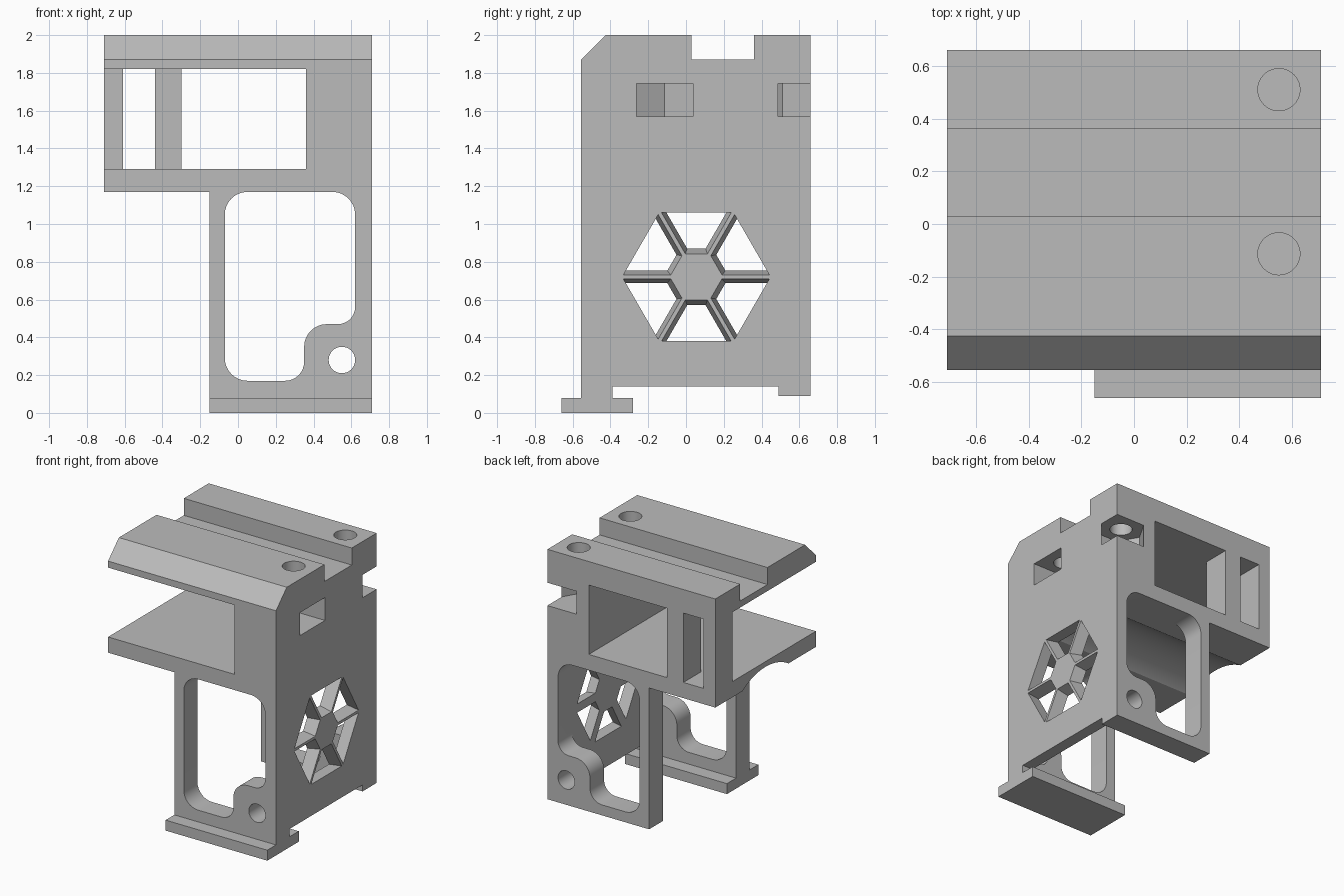
import bpy, bmesh
from math import sin, cos, radians, sqrt, atan2, pi
from mathutils import Vector

cube = bpy.data.objects.get("Cube")
if cube:
    bpy.data.objects.remove(cube, do_unlink=True)

grey = bpy.data.materials.new("plain grey")
grey.use_nodes = True
grey.diffuse_color = (0.5, 0.5, 0.5, 1)
grey.node_tree.nodes["Principled BSDF"].inputs["Base Color"].default_value = (0.5, 0.5, 0.5, 1)


def prism(name, axis, lo, hi, pts, end_pts=None):
    """Extrude a 2D outline along an axis, optionally tapering to a second outline."""
    place = {"x": lambda t, a, b: (t, a, b),
             "y": lambda t, a, b: (a, t, b),
             "z": lambda t, a, b: (a, b, t)}[axis]
    bm = bmesh.new()
    start = [bm.verts.new(place(lo, *p)) for p in pts]
    end = [bm.verts.new(place(hi, *p)) for p in (end_pts or pts)]
    bm.faces.new(start)
    bm.faces.new(end)
    n = len(start)
    for i in range(n):
        j = (i + 1) % n
        bm.faces.new((start[i], start[j], end[j], end[i]))
    bmesh.ops.recalc_face_normals(bm, faces=bm.faces)
    mesh = bpy.data.meshes.new(name)
    bm.to_mesh(mesh)
    bm.free()
    mesh.materials.append(grey)
    ob = bpy.data.objects.new(name, mesh)
    bpy.context.collection.objects.link(ob)
    return ob


def rect(a0, a1, b0, b1):
    return [(a0, b0), (a1, b0), (a1, b1), (a0, b1)]


def circle(a, b, r, n=40):
    return [(a + r * cos(2 * pi * i / n), b + r * sin(2 * pi * i / n)) for i in range(n)]


def rounded(corners, steps=8):
    """Outline of right-angled corners (a, b, radius) with circular fillets."""
    out = []
    for i, (a, b, r) in enumerate(corners):
        p = Vector((a, b))
        to_prev = (Vector(corners[i - 1][:2]) - p).normalized()
        to_next = (Vector(corners[(i + 1) % len(corners)][:2]) - p).normalized()
        centre = p + (to_prev + to_next) * r
        for k in range(steps + 1):
            t = k / steps * pi / 2
            out.append(tuple(centre - to_next * r * cos(t) - to_prev * r * sin(t)))
    return out


def cut(*args):
    """Subtract a prism from the bracket."""
    cutter = prism("cutter", *args)
    mod = body.modifiers.new("cut", "BOOLEAN")
    mod.operation = "DIFFERENCE"
    mod.solver = "EXACT"
    mod.object = cutter
    bpy.ops.object.modifier_apply(modifier=mod.name)
    bpy.data.objects.remove(cutter, do_unlink=True)


# Side profile: foot lip, back step, top groove and front chamfer
W, POST, WALL = 0.71, -0.15, 0.62
FRONT, BACK = -0.39, 0.49
body = prism("bracket_body", "x", -W, W, [
    (-0.66, 0), (-0.28, 0), (-0.28, 0.08), (FRONT, 0.08), (FRONT, 0.14), (BACK, 0.14),
    (BACK, 0.09), (0.66, 0.09), (0.66, 2), (0.36, 2), (0.36, 1.87), (0.03, 1.87),
    (0.03, 2), (-0.425, 2), (-0.555, 1.87), (-0.555, 0.08), (-0.66, 0.08)])
bpy.context.view_layer.objects.active = body
body.select_set(True)

# Space beside the legs and chamber between them
cut("x", -1, POST, rect(-1, 1, -0.2, 1.17))
cut("x", -0.5, WALL, rect(FRONT, BACK, 0.08, 1.17))

# Arched underside of the shelf
CY, CZ, R = 0.055, 0.72, 0.53
a0 = atan2(0.4, sqrt(R * R - 0.16))
arch = [a0 + (pi - 2 * a0) * i / 24 for i in range(25)]
cut("x", -1, WALL, [(CY + R * cos(a), CZ + R * sin(a)) for a in arch])

# Upper bay, back window and back slot
cut("x", -1, 0.36, rect(-1, 0.45, 1.29, 1.82))
for x0, x1 in ((-0.30, 0.36), (-0.61, -0.44)):
    cut("y", 0.3, 1, rect(x0, x1, 1.29, 1.82))

# Rounded openings and round holes through both leg frames
cut("y", -1, 1, rounded([
    (-0.07, 0.17, 0.12), (0.35, 0.17, 0.1), (0.35, 0.47, 0.12),
    (WALL, 0.47, 0.09), (WALL, 1.17, 0.12), (-0.07, 1.17, 0.12)]))
cut("y", -1, 1, circle(0.55, 0.28, 0.07))

# Bolt holes in the top with nut slots below
for y, angle in ((-0.113, 0), (0.51, 60)):
    cut("z", 1.65, 2.2, circle(0.55, y, 0.08))
    c, s = cos(radians(angle)), sin(radians(angle))
    nut = [(-0.087, 0.15), (-0.173, 0), (-0.087, -0.15), (0.4, -0.15), (0.4, 0.15)]
    cut("z", 1.57, 1.745, [(0.55 + f * c - g * s, y + f * s + g * c) for f, g in nut])


# Hexagonal vent: six tapered openings leave a hub and spokes
def sector(angle, inner, half_spoke):
    pts = []
    for u, side in ((inner, -1), (0.34, -1), (0.34, 1), (inner, 1)):
        v = side * (u / sqrt(3) - half_spoke / cos(pi / 6))
        pts.append((CY + u * cos(angle) - v * sin(angle), CZ + u * sin(angle) + v * cos(angle)))
    return pts


for i in range(6):
    a = radians(30 + 60 * i)
    cut("x", WALL - 0.001, W + 0.001, sector(a, 0.15, 0.033), sector(a, 0.122, 0.01))

bpy.ops.object.shade_smooth_by_angle(angle=radians(25))
